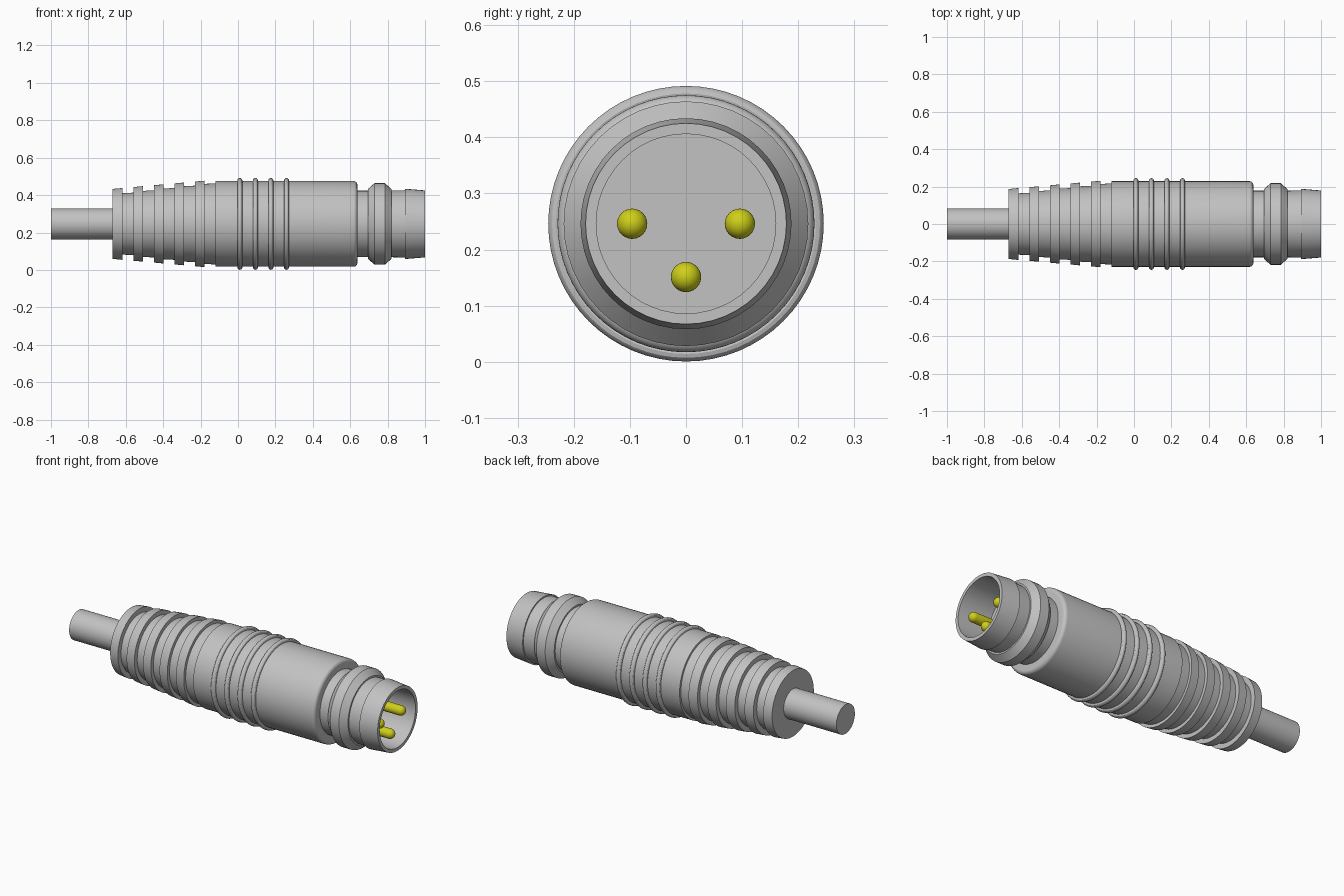
import bpy, bmesh, math
from mathutils import Matrix

cube = bpy.data.objects.get("Cube")
if cube:
    bpy.data.objects.remove(cube, do_unlink=True)

AXIS_Z = 0.246


def material(name, rgb):
    m = bpy.data.materials.new(name)
    m.use_nodes = True
    m.diffuse_color = (*rgb, 1)
    m.node_tree.nodes["Principled BSDF"].inputs["Base Color"].default_value = (*rgb, 1)
    return m


GREY = material("light grey", (0.54, 0.54, 0.54))
YELLOW = material("contact yellow", (0.62, 0.62, 0.01))


def lathe(name, profile, mat, segments=64, y=0.0, z=AXIS_Z, closed=False):
    """Spin (x, radius) points around a line parallel to x."""
    bm = bmesh.new()
    rings = []
    for x, r in profile:
        if r == 0:
            rings.append([bm.verts.new((x, 0, 0))])
        else:
            angles = [2 * math.pi * i / segments for i in range(segments)]
            rings.append([bm.verts.new((x, r * math.sin(a), r * math.cos(a))) for a in angles])
    pairs = list(zip(rings, rings[1:]))
    if closed:
        pairs.append((rings[-1], rings[0]))
    for a, b in pairs:
        for i in range(segments):
            j = (i + 1) % segments
            corners = [a[i % len(a)], a[j % len(a)], b[j % len(b)], b[i % len(b)]]
            bm.faces.new(list(dict.fromkeys(corners)))
    bmesh.ops.recalc_face_normals(bm, faces=bm.faces)
    bm.transform(Matrix.Translation((0, y, z)))
    mesh = bpy.data.meshes.new(name)
    bm.to_mesh(mesh)
    bm.free()
    mesh.materials.append(mat)
    ob = bpy.data.objects.new(name, mesh)
    bpy.context.collection.objects.link(ob)
    bpy.ops.object.select_all(action="DESELECT")
    ob.select_set(True)
    bpy.context.view_layer.objects.active = ob
    bpy.ops.object.shade_smooth_by_angle(angle=math.radians(30))
    return ob


def arc(cx, cr, radius, start, end, steps):
    """Points on an arc in the (x, radius) plane, angles in degrees."""
    out = []
    for i in range(steps + 1):
        a = math.radians(start + (end - start) * i / steps)
        out.append((cx + radius * math.cos(a), max(0.0, cr + radius * math.sin(a))))
    return out


# Cable
lathe("cable", [(-1, 0), (-1, 0.083), (-0.66, 0.083), (-0.66, 0)], GREY)

# Strain relief: five tapered ribs with deepening grooves, running into the body
handle = [(-0.67, 0)]
for i in range(5):
    x = -0.67 + i * 0.11
    rib, groove = 0.187 + i * 0.0098, 0.164 + i * 0.0125
    handle += [(x, rib), (x + 0.052, rib + 0.005), (x + 0.052, groove), (x + 0.11, groove + 0.003)]
# Cylindrical body with a rounded front edge
handle += [(-0.12, 0.229)] + arc(0.618, 0.209, 0.02, 90, 0, 6) + [(0.638, 0)]
lathe("body_and_strain_relief", handle, GREY)

# Grip rings
for i in range(4):
    ring = arc(0.01 + i * 0.083, 0.232, 0.0135, 0, 360, 12)[:-1]
    lathe(f"grip_ring_{i + 1}", ring, GREY, closed=True)

# Plug nose: neck, bevelled collar, snap rim and hollow socket
nose = [(0.62, 0), (0.62, 0.178), (0.695, 0.178), (0.695, 0.187), (0.73, 0.218),
        (0.785, 0.218), (0.82, 0.187), (0.82, 0.178), (0.892, 0.18), (0.892, 0.188),
        (1.0, 0.179), (1.0, 0.16), (0.80, 0.16), (0.80, 0)]
lathe("plug_nose", nose, GREY, segments=48)

# Contact pins with hemispherical tips
for name, y, z in (("left", 0.096, 0), ("right", -0.096, 0), ("lower", 0, -0.095)):
    pin = [(0.79, 0), (0.79, 0.027)] + arc(0.953, 0, 0.027, 90, 0, 8)
    lathe(f"{name}_contact_pin", pin, YELLOW, 24, y, AXIS_Z + z)
